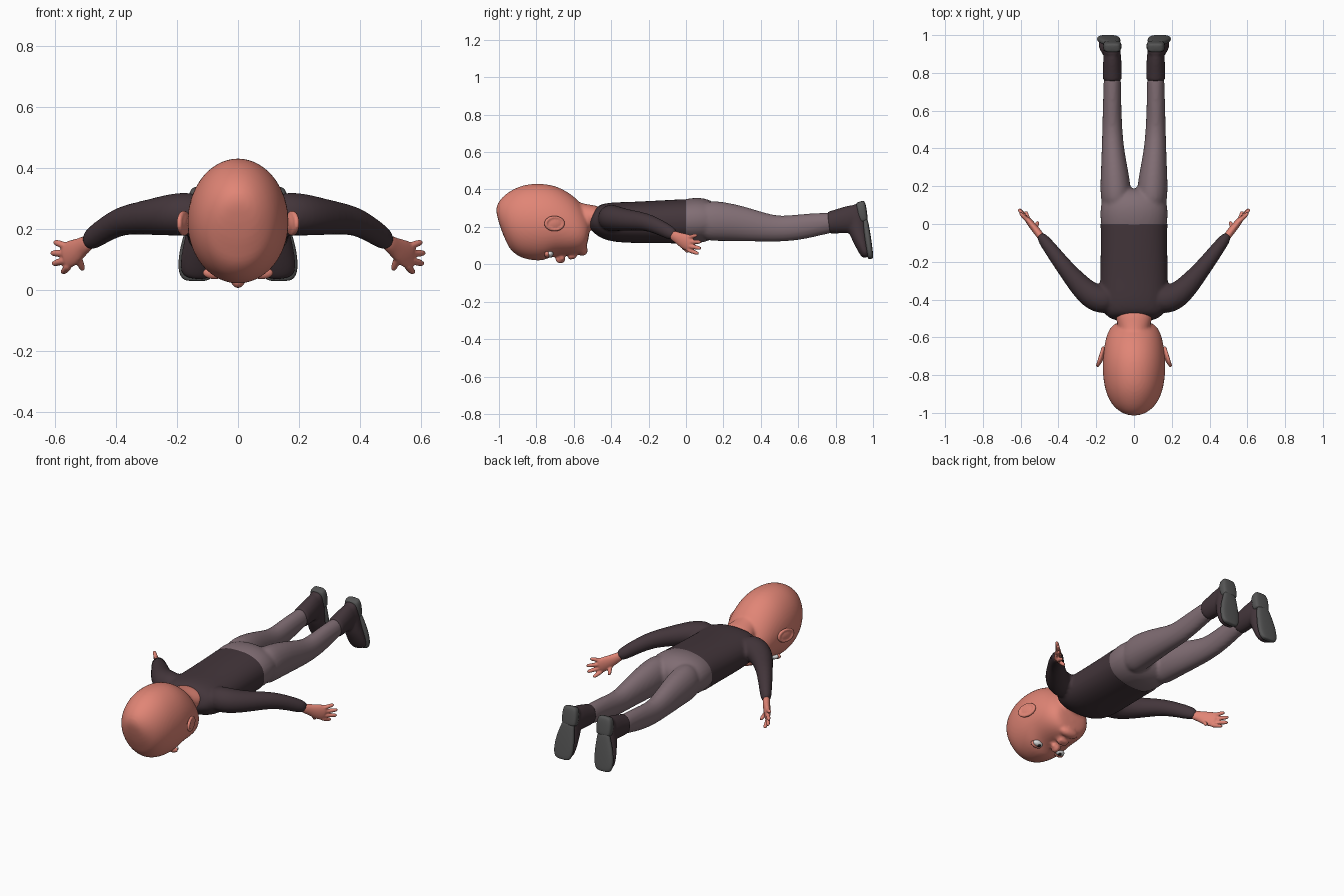
import bpy, bmesh, math
from mathutils import Vector, Matrix

if "Cube" in bpy.data.objects:
    bpy.data.objects.remove(bpy.data.objects["Cube"])


def material(name, rgb):
    m = bpy.data.materials.new(name)
    m.use_nodes = True
    m.diffuse_color = (*rgb, 1)
    m.node_tree.nodes["Principled BSDF"].inputs["Base Color"].default_value = (*rgb, 1)
    return m


SKIN = material("warm skin", (0.75, 0.235, 0.18))
SHIRT = material("dark plum cloth", (0.056, 0.036, 0.043))
PANTS = material("mauve grey cloth", (0.22, 0.155, 0.175))
SOLE = material("grey rubber", (0.09, 0.09, 0.09))
WHITE = material("eye white", (0.75, 0.75, 0.75))
DARK = material("dark iris", (0.02, 0.015, 0.015))
X, Y, Z = Vector((1, 0, 0)), Vector((0, 1, 0)), Vector((0, 0, 1))


def finish(name, bm, mat):
    bmesh.ops.recalc_face_normals(bm, faces=bm.faces)
    me = bpy.data.meshes.new(name)
    bm.to_mesh(me)
    bm.free()
    me.materials.append(mat)
    for p in me.polygons:
        p.use_smooth = True
    ob = bpy.data.objects.new(name, me)
    bpy.context.collection.objects.link(ob)
    return ob


def loft(name, mat, sections, up=Z, side=1, power=2.0, n=16):
    """Skin rounded rings (x, y, z, width radius, height radius) along a path."""
    bm = bmesh.new()
    mid = [Vector((s[0] * side, s[1], s[2])) for s in sections]
    rings = []
    for i, s in enumerate(sections):
        t = (mid[min(i + 1, len(mid) - 1)] - mid[max(i - 1, 0)]).normalized()
        u = t.cross(up).normalized()
        v = u.cross(t)
        ring = []
        for k in range(n):
            c, d = math.cos(math.tau * k / n), math.sin(math.tau * k / n)
            c = math.copysign(abs(c) ** (2 / power), c)
            d = math.copysign(abs(d) ** (2 / power), d)
            ring.append(bm.verts.new(mid[i] + u * s[3] * c + v * s[4] * d))
        rings.append(ring)
    for a, b in zip(rings, rings[1:]):
        for k in range(n):
            bm.faces.new((a[k], a[(k + 1) % n], b[(k + 1) % n], b[k]))
    bm.faces.new(rings[0])
    bm.faces.new(rings[-1])
    ob = finish(name, bm, mat)
    ob.modifiers.new("round", "SUBSURF").levels = 2
    ob.modifiers["round"].render_levels = 2
    return ob


def ball(name, mat, centre, radii, turn=0.0):
    bm = bmesh.new()
    m = Matrix.Translation(centre) @ Matrix.Rotation(turn, 4, "Z") @ Matrix.Diagonal((*radii, 1))
    bmesh.ops.create_uvsphere(bm, u_segments=20, v_segments=12, radius=1, matrix=m)
    return finish(name, bm, mat)


def fuse(name, mat, parts, voxel, smooth, cut_y=None):
    """Melt overlapping parts into one soft skin, optionally trimmed at a y plane."""
    dg = bpy.context.evaluated_depsgraph_get()
    bm = bmesh.new()
    for p in parts:
        ev = p.evaluated_get(dg)
        bm.from_mesh(ev.to_mesh())
        ev.to_mesh_clear()
    for p in parts:
        bpy.data.objects.remove(p)
    ob = finish(name, bm, mat)
    r = ob.modifiers.new("melt", "REMESH")
    r.mode, r.voxel_size, r.use_smooth_shade = "VOXEL", voxel, True
    s = ob.modifiers.new("soften", "SMOOTH")
    s.factor, s.iterations = 0.5, smooth
    dg = bpy.context.evaluated_depsgraph_get()
    me = bpy.data.meshes.new_from_object(ob.evaluated_get(dg))
    ob.modifiers.clear()
    ob.data = me
    if cut_y is not None:
        bm = bmesh.new()
        bm.from_mesh(me)
        bmesh.ops.bisect_plane(bm, geom=bm.verts[:] + bm.edges[:] + bm.faces[:],
                               plane_co=Y * cut_y, plane_no=Y, clear_outer=True)
        bm.to_mesh(me)
        bm.free()
    if not me.materials:
        me.materials.append(mat)
    for p in me.polygons:
        p.use_smooth, p.material_index = True, 0
    return ob


# Head: skull with jaw, neck, nose and lips
skull = loft("skull", SKIN, [
    (0, -1.0, .22, .045, .06), (0, -.985, .225, .085, .11), (0, -.95, .232, .125, .155),
    (0, -.88, .23, .156, .2), (0, -.79, .226, .169, .211), (0, -.72, .22, .168, .205),
    (0, -.65, .2, .16, .172), (0, -.59, .165, .147, .132), (0, -.545, .143, .122, .1),
    (0, -.52, .14, .085, .07)], n=20)
neck = loft("neck", SKIN, [
    (0, -.72, .28, .08, .1), (0, -.63, .265, .076, .083), (0, -.56, .255, .078, .072),
    (0, -.5, .25, .1, .068), (0, -.44, .245, .11, .06)])
face = [ball("nose", SKIN, (0, -.672, .027), (.021, .027, .023)),
        ball("upper_lip", SKIN, (0, -.618, .037), (.04, .012, .012)),
        ball("lower_lip", SKIN, (0, -.598, .04), (.034, .012, .012)),
        ball("chin", SKIN, (0, -.555, .075), (.06, .03, .03))]
for s in (1, -1):
    face.append(ball("nostril", SKIN, (.019 * s, -.662, .034), (.013, .015, .013)))
fuse("head", SKIN, [skull, neck] + face, .009, 3)

# Shirt: torso and sleeves
shirt = [loft("torso", SHIRT, [
    (0, -.505, .258, .1, .045), (0, -.488, .25, .155, .075), (0, -.42, .227, .185, .108),
    (0, -.3, .223, .183, .112), (0, -.1, .228, .179, .118), (0, .0, .23, .181, .121),
    (0, .06, .23, .182, .123)], power=2.3)]
for s in (1, -1):
    shirt.append(loft("sleeve", SHIRT, [
        (.1, -.41, .25, .07, .07), (.2, -.4, .248, .078, .074), (.27, -.345, .24, .064, .062),
        (.34, -.262, .233, .05, .053), (.39, -.2, .224, .044, .047), (.45, -.12, .188, .036, .041),
        (.502, -.052, .15, .029, .036)], side=s))
fuse("shirt", SHIRT, shirt, .01, 4, cut_y=0)

# Trousers: hips and legs
trousers = [loft("hips", PANTS, [
    (0, -.06, .23, .165, .105), (0, -.01, .23, .178, .119), (0, .06, .236, .184, .126),
    (0, .13, .235, .175, .115), (0, .19, .23, .15, .06)], power=2.2)]
for s in (1, -1):
    trousers.append(loft("leg", PANTS, [
        (.09, .06, .235, .085, .115), (.098, .2, .23, .083, .107), (.105, .3, .216, .071, .096),
        (.112, .4, .2, .06, .081), (.115, .5, .187, .054, .069), (.116, .62, .2, .05, .071),
        (.115, .74, .219, .047, .058), (.115, .81, .225, .045, .055)], side=s))
fuse("trousers", PANTS, trousers, .01, 4, cut_y=.785)

for s, tag in ((1, "left"), (-1, "right")):
    # Boot: shaft fused with foot, then heel and sole
    shaft = loft("shaft", SHIRT, [
        (.115, .755, .222, .052, .061), (.115, .775, .223, .052, .061), (.115, .85, .237, .05, .072),
        (.115, .9, .242, .047, .08), (.115, .94, .242, .04, .07)], side=s)
    foot = loft("foot", SHIRT, [
        (.115, .92, .325, .033, .025), (.115, .913, .28, .046, .047), (.12, .915, .19, .048, .055),
        (.13, .937, .12, .057, .04), (.136, .957, .06, .056, .03), (.138, .968, .037, .04, .02)],
        up=Y, side=s)
    fuse(tag + "_boot", SHIRT, [shaft, foot], .008, 2)
    loft(tag + "_heel", SOLE, [
        (.115, .93, .336, .03, .02), (.115, .934, .325, .045, .026), (.115, .94, .28, .051, .028),
        (.115, .948, .235, .047, .025), (.115, .95, .227, .04, .02)], up=Y, side=s, power=3.5)
    loft(tag + "_sole", SOLE, [
        (.117, .956, .25, .035, .012), (.12, .96, .22, .043, .016), (.13, .971, .14, .061, .019),
        (.136, .981, .07, .063, .018), (.138, .986, .04, .052, .016), (.138, .988, .028, .035, .012)],
        up=Y, side=s, power=3)

    # Hand: flat palm, four fingers and thumb
    hand = [loft("palm", SKIN, [
        (.48, -.085, .162, .02, .027), (.508, -.045, .143, .021, .03), (.535, -.012, .124, .02, .044),
        (.562, .022, .112, .017, .046), (.57, .03, .108, .012, .04)], side=s)]
    fingers = [((.556, .014, .076), (.575, .068, .056)), ((.565, .022, .096), (.607, .08, .085)),
               ((.566, .024, .119), (.612, .08, .12)), ((.56, .016, .142), (.603, .058, .157)),
               ((.525, -.03, .11), (.508, .012, .064))]
    for a, b in fingers:
        a, b = Vector(a), Vector(b)
        hand.append(loft("finger", SKIN, [
            (*a.lerp(b, f), r, r) for f, r in ((-.2, .012), (.3, .0125), (.75, .0115), (.95, .009), (1, .005))],
            side=s, n=10))
    fuse(tag + "_hand", SKIN, hand, .005, 2)

    # Ear: thin shell with raised rim
    ear = [ball("ear_shell", SKIN, (.172 * s, -.7, .218), (.014, .05, .034), .3 * s)]
    bm = bmesh.new()
    for i in range(24):
        t = math.tau * i / 24
        m = (Matrix.Translation((.178 * s, -.703, .218)) @ Matrix.Rotation(.3 * s, 4, "Z")
             @ Matrix.Translation((0, .048 * math.cos(t), .033 * math.sin(t))))
        bmesh.ops.create_icosphere(bm, subdivisions=2, radius=.01, matrix=m)
    ear.append(finish("ear_rim", bm, SKIN))
    fuse(tag + "_ear", SKIN, ear, .005, 3)

    # Eye: white, iris and heavy upper lid
    ball(tag + "_eye", WHITE, (.076 * s, -.728, .056), (.032, .019, .018), 0)
    ball(tag + "_iris", DARK, (.074 * s, -.725, .042), (.011, .011, .007), 0)
    ball(tag + "_eyelid", SKIN, (.077 * s, -.743, .055), (.038, .015, .02), 0)
